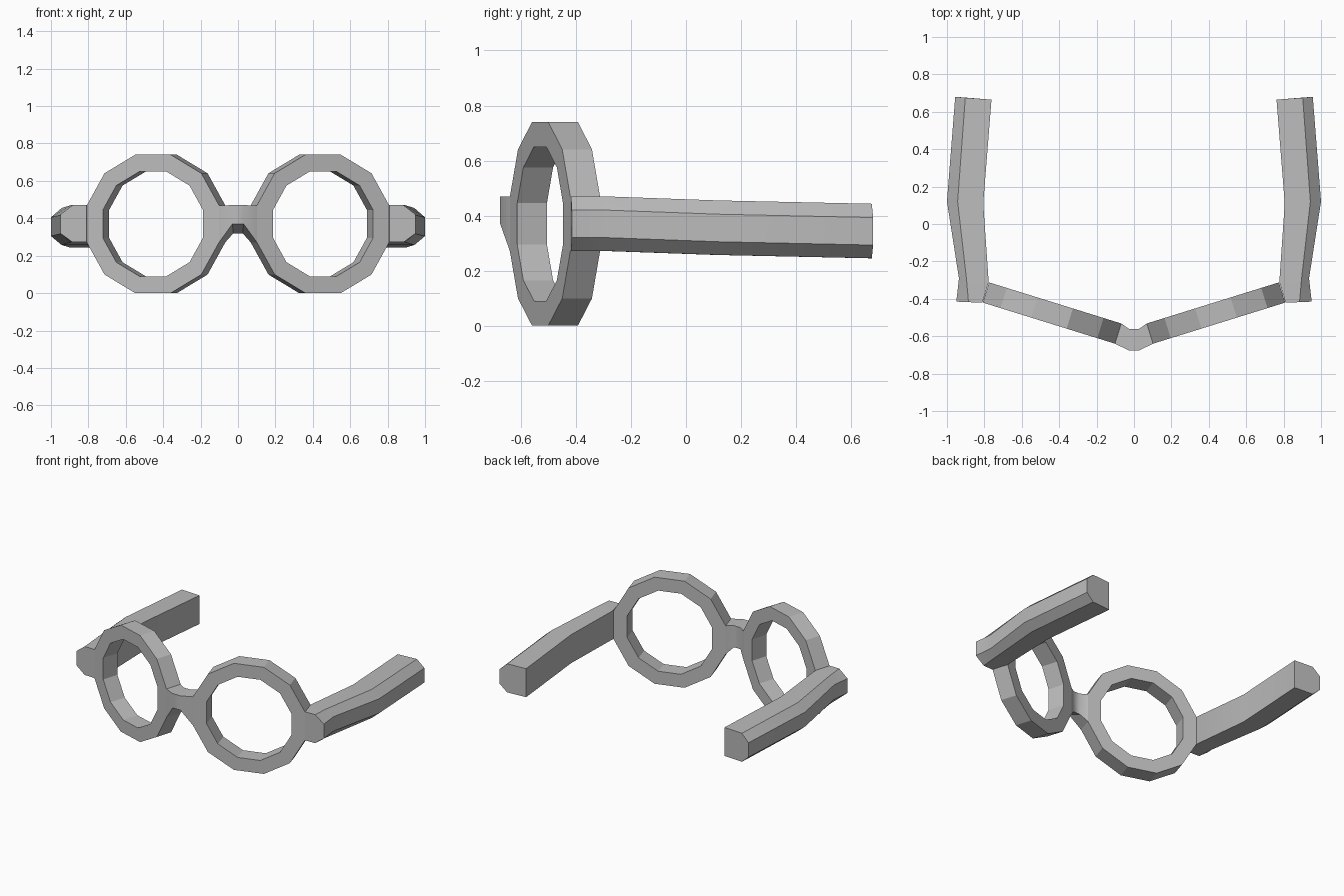
import bpy, bmesh
from math import cos, sin, pi, radians, atan2
from mathutils import Vector

if "Cube" in bpy.data.objects:
    bpy.data.objects.remove(bpy.data.objects["Cube"], do_unlink=True)

grey = bpy.data.materials.new("frame grey")
grey.use_nodes = True
COLOUR = (0.5, 0.5, 0.5, 1)
grey.diffuse_color = COLOUR
grey.node_tree.nodes["Principled BSDF"].inputs["Base Color"].default_value = COLOUR


def loft(name, rings, closed=False, caps=True, smooth=25, mirror=True):
    """Skin a row of equal rings of points, optionally joined end to end."""
    bm = bmesh.new()
    rows = [[bm.verts.new(p) for p in ring] for ring in rings]
    n = len(rows[0])
    for i in range(len(rows) if closed else len(rows) - 1):
        a, b = rows[i], rows[(i + 1) % len(rows)]
        for j in range(n):
            k = (j + 1) % n
            bm.faces.new((a[j], a[k], b[k], b[j]))
    if caps and not closed:
        bm.faces.new(rows[0])
        bm.faces.new(rows[-1])
    bmesh.ops.recalc_face_normals(bm, faces=bm.faces)
    mesh = bpy.data.meshes.new(name)
    bm.to_mesh(mesh)
    bm.free()
    mesh.materials.append(grey)
    obj = bpy.data.objects.new(name, mesh)
    bpy.context.collection.objects.link(obj)
    bpy.ops.object.select_all(action="DESELECT")
    obj.select_set(True)
    bpy.context.view_layer.objects.active = obj
    bpy.ops.object.shade_smooth_by_angle(angle=radians(smooth))
    if mirror:
        obj.modifiers.new("mirror", "MIRROR")
    return obj


# Lens rims: twelve-sided rings, swept back towards the temples
SIDES, DEPTH, MID_Z = 12, 0.113, 0.37
sweep = atan2(0.23, 0.74)
along = Vector((cos(sweep), sin(sweep), 0))
back = Vector((-sin(sweep), cos(sweep), 0))
up = Vector((0, 0, 1))
centre = Vector((0.455, -0.53, MID_Z))
outer_r = MID_Z / cos(pi / SIDES)
inner_r = 0.28 / cos(pi / SIDES)


def rim_point(r, a, depth):
    return centre + along * r * cos(a) + up * r * sin(a) + back * depth


rings = []
for i in range(SIDES):
    a = (i + 0.5) * 2 * pi / SIDES
    rings.append([rim_point(outer_r, a, 0), rim_point(outer_r, a, DEPTH),
                  rim_point(inner_r, a, DEPTH), rim_point(inner_r, a, 0)])
loft("lens_rims", rings, closed=True)

# Bridge: arched underneath, meeting the nearest flat side of each rim
step = pi / SIDES
joint = [rim_point(outer_r, pi - step, 0), rim_point(outer_r, pi - step, DEPTH),
         rim_point(outer_r, pi + step, DEPTH), rim_point(outer_r, pi + step, 0)]
middle = [Vector(p) for p in ((0.03, -0.675, 0.47), (0.025, -0.562, 0.47),
                              (0.025, -0.562, 0.32), (0.03, -0.675, 0.37))]


def flip(ring):
    return [Vector((-p.x, p.y, p.z)) for p in ring]


loft("bridge", [joint, middle, flip(middle), flip(joint)],
     caps=False, smooth=35, mirror=False)


# Temples: bars chamfered on the outer side, bowed outwards and dropping slightly
def temple_ring(inner, crease, outer, drop):
    top, shoulder, waist, base = (z - drop for z in (0.47, 0.42, 0.32, 0.272))
    return [(*inner, top), (*crease, top), (*outer, shoulder),
            (*outer, waist), (*crease, base), (*inner, base)]


loft("temples", [
    temple_ring((0.81, -0.42), (0.885, -0.418), (0.95, -0.415), 0),
    temple_ring((0.777, -0.31), (0.895, -0.3), (0.936, -0.29), 0),
    temple_ring((0.806, 0.11), (0.943, 0.12), (1.0, 0.12), 0.015),
    temple_ring((0.762, 0.665), (0.902, 0.675), (0.956, 0.68), 0.027),
])
